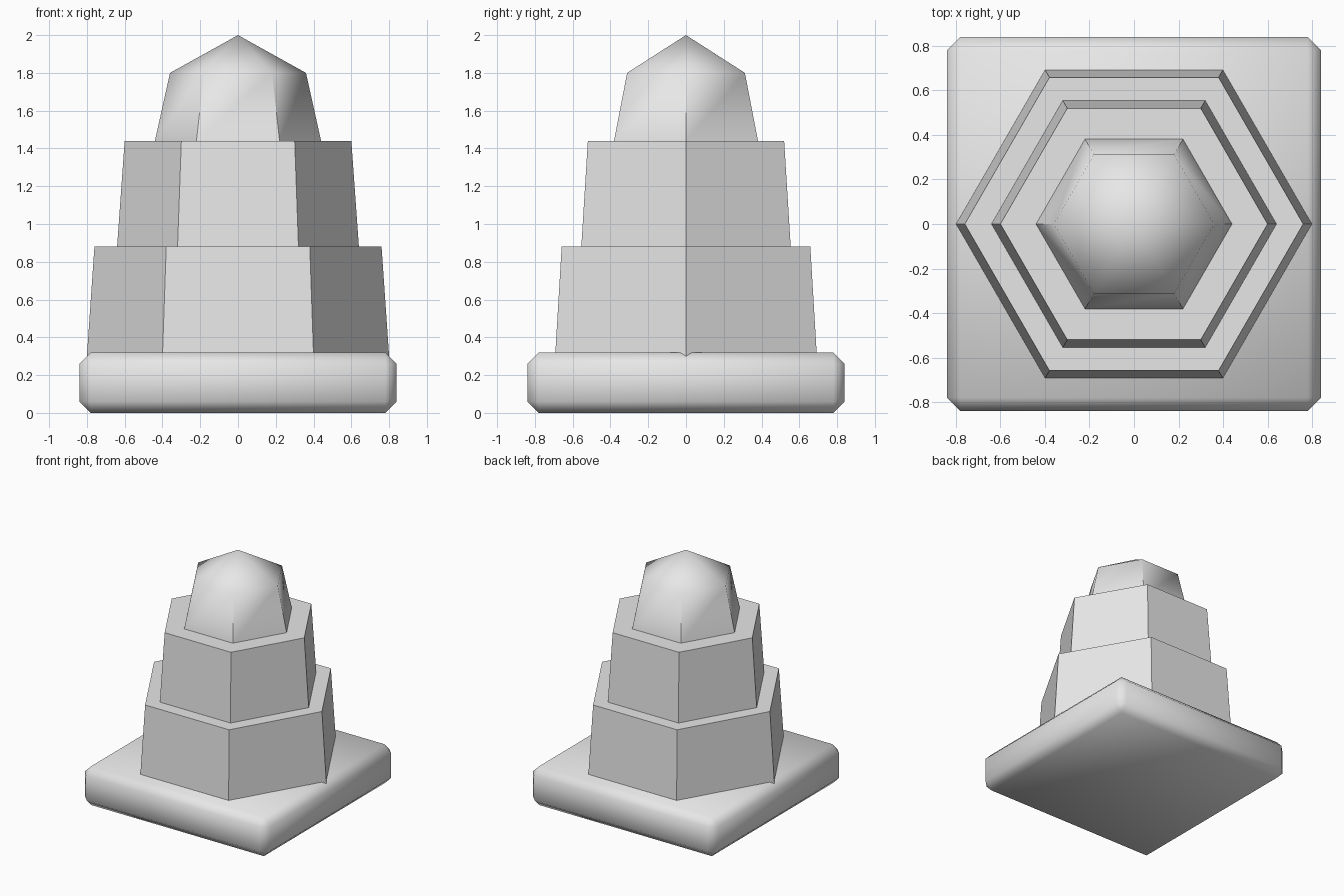
import bpy
import math

cube = bpy.data.objects.get("Cube")
if cube:
    bpy.data.objects.remove(cube, do_unlink=True)

# Single stone colour
stone = bpy.data.materials.new("light_grey_stone")
stone.use_nodes = True
stone.diffuse_color = (0.8, 0.8, 0.8, 1)
stone.node_tree.nodes["Principled BSDF"].inputs["Base Color"].default_value = (0.8, 0.8, 0.8, 1)


def finish(obj, name, smooth=False):
    obj.name = name
    obj.data.materials.append(stone)
    if smooth:
        bpy.ops.object.shade_smooth_by_angle(angle=math.radians(50))
    return obj


def hex_stack(name, rings, apex=None, smooth=False):
    """Six-sided solid through (radius, height) rings, with a flat or pointed top."""
    verts, faces = [], []
    for radius, z in rings:
        for i in range(6):
            a = math.radians(60 * i)
            verts.append((radius * math.cos(a), radius * math.sin(a), z))
    for r in range(len(rings) - 1):
        for i in range(6):
            j = (i + 1) % 6
            low, high = r * 6, r * 6 + 6
            faces.append((low + i, low + j, high + j, high + i))
    faces.append(tuple(reversed(range(6))))
    top = len(verts) - 6
    if apex is None:
        faces.append(tuple(range(top, top + 6)))
    else:
        verts.append((0, 0, apex))
        faces += [(top + i, top + (i + 1) % 6, top + 6) for i in range(6)]
    mesh = bpy.data.meshes.new(name)
    mesh.from_pydata(verts, [], faces)
    obj = bpy.data.objects.new(name, mesh)
    bpy.context.collection.objects.link(obj)
    bpy.ops.object.select_all(action="DESELECT")
    obj.select_set(True)
    bpy.context.view_layer.objects.active = obj
    return finish(obj, name, smooth)


# Square plinth with chamfered edges
bpy.ops.mesh.primitive_cube_add(size=1, location=(0, 0, 0.16))
plinth = bpy.context.object
plinth.scale = (1.68, 1.68, 0.32)
bpy.ops.object.transform_apply(location=False, rotation=False, scale=True)
bevel = plinth.modifiers.new("chamfer", "BEVEL")
bevel.width = 0.06
bevel.segments = 1
bpy.ops.object.modifier_apply(modifier=bevel.name)
finish(plinth, "plinth", smooth=True)

# Tapered hexagonal tiers and the pointed cap
hex_stack("lower_tier", [(0.80, 0.30), (0.76, 0.88)])
hex_stack("upper_tier", [(0.64, 0.88), (0.60, 1.44)])
hex_stack("pointed_cap", [(0.44, 1.44), (0.36, 1.80)], apex=2.0, smooth=True)
